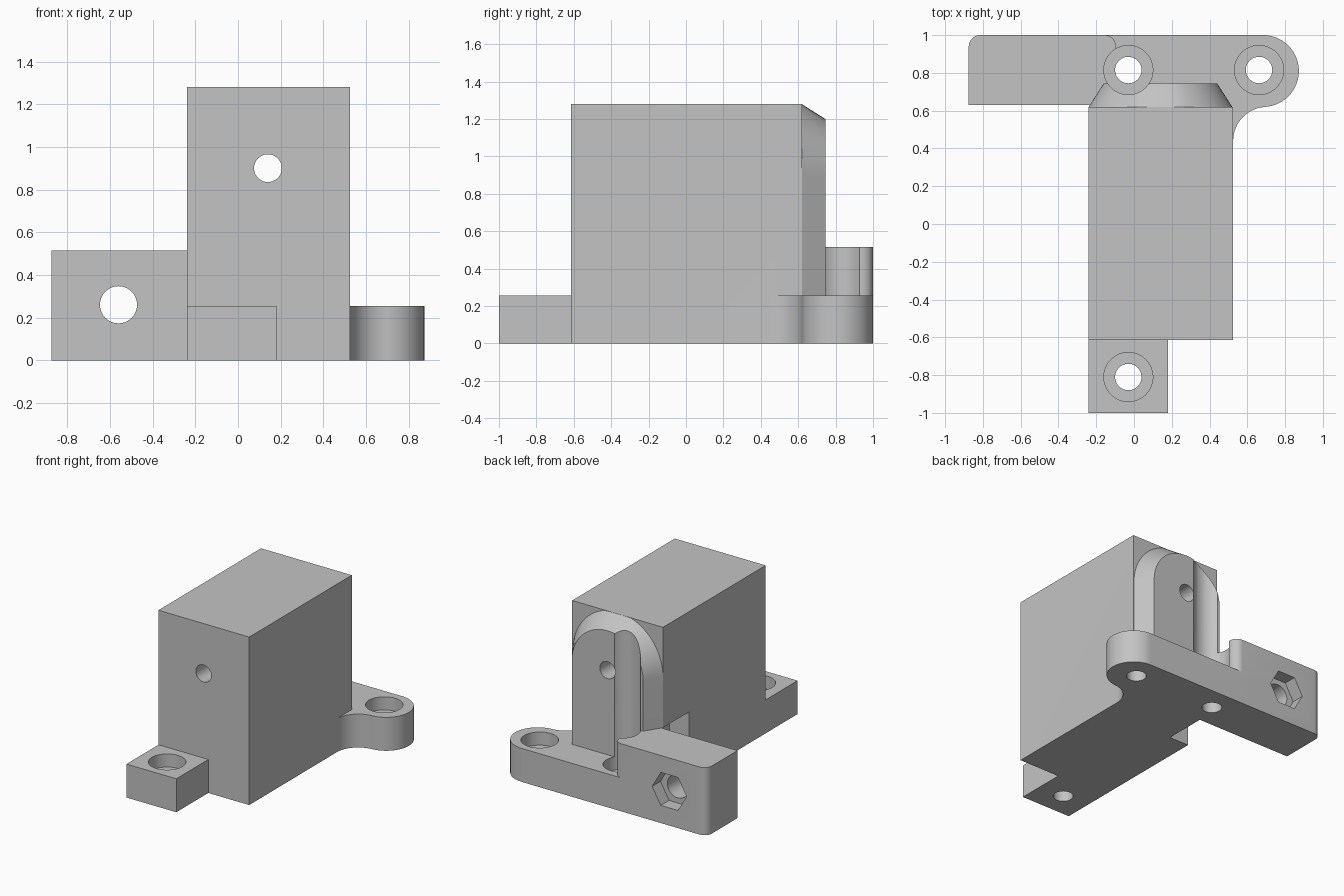
import bpy, bmesh, math
from mathutils import Matrix

old = bpy.data.objects.get("Cube")
if old:
    bpy.data.objects.remove(old, do_unlink=True)

grey = bpy.data.materials.new("plain_grey")
grey.use_nodes = True
colour = (0.55, 0.55, 0.55, 1)
grey.diffuse_color = colour
grey.node_tree.nodes["Principled BSDF"].inputs["Base Color"].default_value = colour


def finish(name, bm):
    bmesh.ops.recalc_face_normals(bm, faces=bm.faces)
    mesh = bpy.data.meshes.new(name)
    bm.to_mesh(mesh)
    bm.free()
    mesh.materials.append(grey)
    obj = bpy.data.objects.new(name, mesh)
    bpy.context.collection.objects.link(obj)
    return obj


def loft(name, lower, upper):
    """Solid between two matching rings of 3D points."""
    bm = bmesh.new()
    a = [bm.verts.new(p) for p in lower]
    b = [bm.verts.new(p) for p in upper]
    bm.faces.new(a)
    bm.faces.new(b)
    for i in range(len(a)):
        j = (i + 1) % len(a)
        bm.faces.new((a[i], a[j], b[j], b[i]))
    return finish(name, bm)


def slab(name, outline, z0, z1):
    return loft(name, [(x, y, z0) for x, y in outline], [(x, y, z1) for x, y in outline])


def box(name, x0, x1, y0, y1, z0, z1):
    return slab(name, [(x0, y0), (x1, y0), (x1, y1), (x0, y1)], z0, z1)


def arc(cx, cy, r, start, end, n=16):
    angles = [math.radians(start + (end - start) * i / n) for i in range(n + 1)]
    return [(cx + r * math.cos(t), cy + r * math.sin(t)) for t in angles]


def upright(name, x, y, r, z0, z1):
    return slab(name, arc(x, y, r, 0, 360, 48)[:-1], z0, z1)


def along_y(name, x, z, r, y0, y1, n=48):
    ring = arc(x, z, r, 0, 360, n)[:-1]
    return loft(name, [(u, y0, v) for u, v in ring], [(u, y1, v) for u, v in ring])


def combine(body, other, operation):
    mod = body.modifiers.new(operation, "BOOLEAN")
    mod.operation = operation
    mod.solver = "EXACT"
    mod.object = other
    bpy.context.view_layer.objects.active = body
    bpy.ops.object.modifier_apply(modifier=mod.name)
    bpy.data.objects.remove(other, do_unlink=True)


# Main block
body = box("mounting_block", -0.24, 0.525, -0.615, 0.62, 0, 1.28)

# Front foot
foot = box("front_foot", -0.24, 0.18, -1, -0.5, 0, 0.255)

# Rear flange with a round end and a concave blend into the block
outline = [(-0.24, 1), (-0.24, 0.5), (0.4, 0.5), (0.4, 0.44)]
outline += arc(0.705, 0.44, 0.18, 180, 90)
outline += arc(0.683, 0.81, 0.19, -90, 90, 32)
flange = slab("rear_flange", outline, 0, 0.255)

# Tall side arm with rounded rear corners
outline = [(-0.875, 0.63), (-0.095, 0.63)]
outline += arc(-0.155, 0.94, 0.06, 0, 90, 10) + arc(-0.815, 0.94, 0.06, 90, 180, 10)
arm = slab("side_arm", outline, 0, 0.515)


# Tapered round-topped boss
def arch(r, y):
    ring = arc(0.14, 0.9, r, 0, 180, 40) + [(0.14 - r, 0.1), (0.14 + r, 0.1)]
    return [(x, y, z) for x, z in ring]


boss = loft("tapered_boss", arch(0.395, 0.6), arch(0.3, 0.745))
for v in boss.data.vertices:
    if v.co.y < 0.61:
        # keep the buried end inside the block
        v.co.x = 0.14 + (v.co.x - 0.14) * 0.38 / 0.395
        v.co.z = min(v.co.z, 1.279)
        v.co.y = 0.62

for part in (flange, arm, foot, boss):
    combine(body, part, "UNION")

# Clearance pocket in the block beside the arm
combine(body, box("side_pocket", -0.4, -0.075, 0.305, 0.63, -0.1, 0.515), "DIFFERENCE")

# Counterbored screw holes
for x, y in ((-0.03, -0.81), (-0.03, 0.815), (0.662, 0.815)):
    combine(body, upright("screw_hole", x, y, 0.07, -0.1, 0.3), "DIFFERENCE")
    combine(body, upright("screw_head_bore", x, y, 0.13, 0.155, 1.5), "DIFFERENCE")

# Long hole through block and boss
combine(body, along_y("shaft_hole", 0.14, 0.9, 0.065, -1.2, 1.2), "DIFFERENCE")

# Arm hole with hexagonal nut pocket
combine(body, along_y("arm_hole", -0.56, 0.26, 0.087, 0.5, 1.2), "DIFFERENCE")
combine(body, along_y("nut_pocket", -0.56, 0.26, 0.145, 0.9, 1.2, 6), "DIFFERENCE")

for o in bpy.context.selected_objects:
    o.select_set(False)
body.select_set(True)
bpy.context.view_layer.objects.active = body
bpy.ops.object.shade_smooth_by_angle(angle=math.radians(30))
